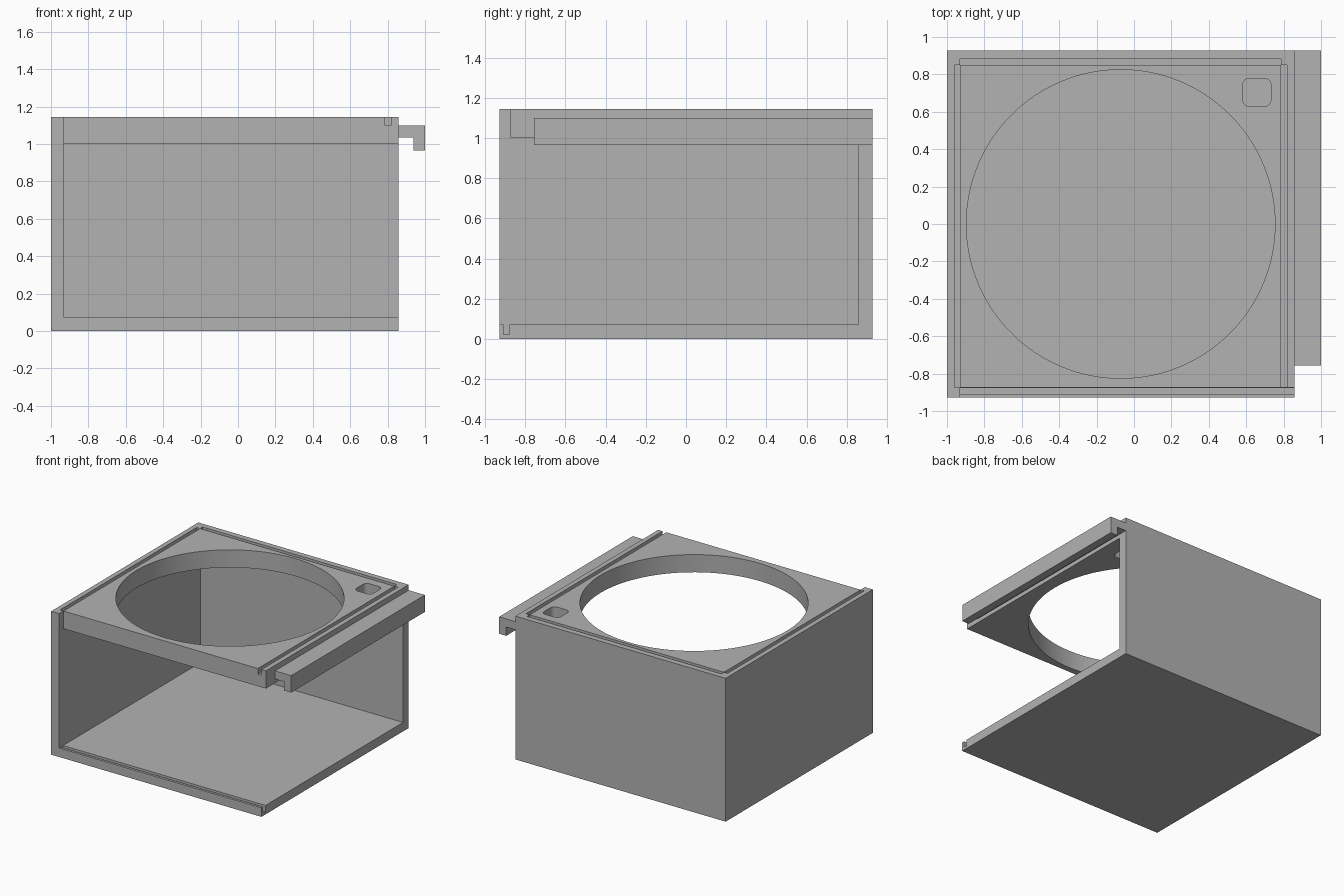
import bpy, bmesh, math
from mathutils import Vector

old = bpy.data.objects.get("Cube")
if old:
    bpy.data.objects.remove(old, do_unlink=True)

grey = bpy.data.materials.new("plain_grey")
grey.use_nodes = True
grey.diffuse_color = (0.45, 0.45, 0.45, 1)
grey.node_tree.nodes["Principled BSDF"].inputs["Base Color"].default_value = (0.45, 0.45, 0.45, 1)


def prism(name, outline, direction):
    """Extrude a closed outline of 3D points along a direction."""
    bm = bmesh.new()
    face = bm.faces.new([bm.verts.new(p) for p in outline])
    grown = bmesh.ops.extrude_face_region(bm, geom=[face])["geom"]
    bmesh.ops.translate(bm, vec=Vector(direction),
                        verts=[g for g in grown if isinstance(g, bmesh.types.BMVert)])
    bmesh.ops.recalc_face_normals(bm, faces=bm.faces)
    mesh = bpy.data.meshes.new(name)
    bm.to_mesh(mesh)
    bm.free()
    mesh.materials.append(grey)
    obj = bpy.data.objects.new(name, mesh)
    bpy.context.collection.objects.link(obj)
    return obj


def box(name, x0, x1, y0, y1, z0, z1):
    return prism(name, [(x0, y0, z0), (x1, y0, z0), (x1, y1, z0), (x0, y1, z0)], (0, 0, z1 - z0))


def arc(cx, cy, r, start, end, steps):
    angles = [math.radians(start + (end - start) * i / steps) for i in range(steps + 1)]
    return [(cx + r * math.cos(a), cy + r * math.sin(a), LID - 0.1) for a in angles]


def cut(obj, cutter):
    mod = obj.modifiers.new("cut", 'BOOLEAN')
    mod.operation, mod.solver, mod.object = 'DIFFERENCE', 'EXACT', cutter
    bpy.context.view_layer.objects.active = obj
    bpy.ops.object.modifier_apply(modifier=mod.name)
    bpy.data.objects.remove(cutter, do_unlink=True)


# Main dimensions
RIGHT, DEPTH, TOP = 0.857, 0.928, 1.144
WALL, FLOOR, LID = -0.93, 0.072, 1.003
LID_FRONT, BACK = -0.873, 0.857
GROOVE = TOP - 0.045

# Housing, open at the front and right
housing = box("housing", -1, RIGHT, -DEPTH, DEPTH, 0, TOP)
cut(housing, box("cavity", WALL, 2, -2, BACK, FLOOR, LID))
cut(housing, box("lid_setback", WALL, 2, -2, LID_FRONT, LID - 0.1, 2))

# Floor groove along the front edge
cut(housing, box("floor_groove", WALL, 2, -0.908, -0.877, 0.022, 0.3))

# Three grooves in the lid
cut(housing, box("left_groove", -0.961, WALL, LID_FRONT, 0.85, GROOVE, 2))
cut(housing, box("right_groove", 0.786, 0.818, -0.9, 0.85, GROOVE, 2))
cut(housing, box("back_groove", WALL, 0.786, 0.85, 0.882, GROOVE, 2))

# Large round opening
cut(housing, prism("round_opening", arc(-0.071, 0, 0.825, 0, 360, 128)[:-1], (0, 0, 1)))

# Small rounded square opening
r, half, cx, cy = 0.035, 0.075, 0.657, 0.704
outline = []
for i, (sx, sy) in enumerate([(1, 1), (-1, 1), (-1, -1), (1, -1)]):
    outline += arc(cx + sx * (half - r), cy + sy * (half - r), r, 90 * i, 90 * i + 90, 6)
cut(housing, prism("square_opening", outline, (0, 0, 1)))

# Hooked rail on the right edge
profile = [(RIGHT, 1.1), (1, 1.1), (1, 0.965), (0.938, 0.965), (0.938, 1.035), (RIGHT, 1.035)]
rail = prism("hooked_rail", [(x, -0.757, z) for x, z in profile], (0, DEPTH + 0.757, 0))

# Smooth curved openings, sharp corners
for obj in (housing, rail):
    bpy.ops.object.select_all(action='DESELECT')
    obj.select_set(True)
    bpy.context.view_layer.objects.active = obj
    bpy.ops.object.shade_smooth_by_angle(angle=math.radians(30))
